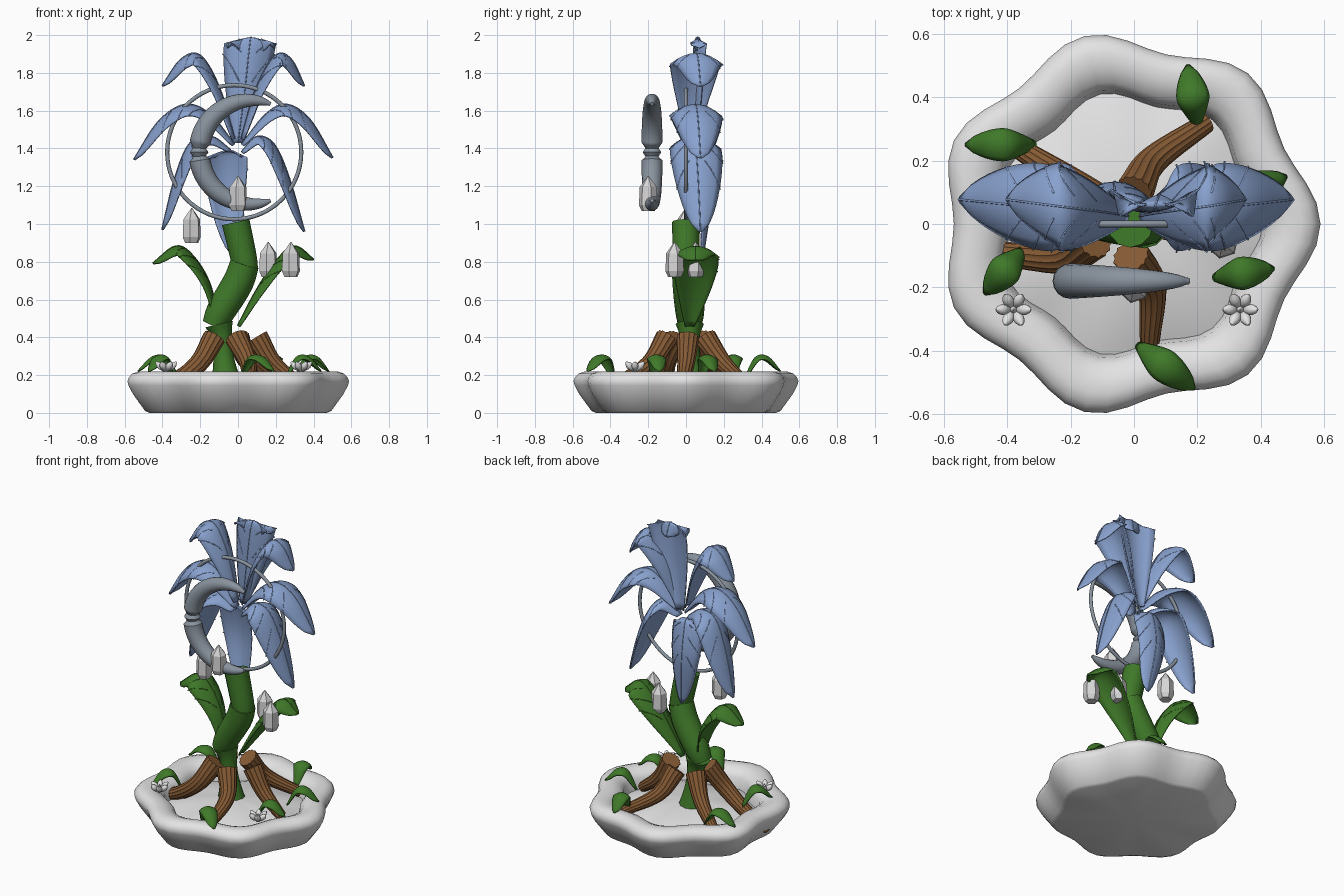
import bpy, math
from mathutils import Vector as V

old = bpy.data.objects.get("Cube")
if old:
    bpy.data.objects.remove(old)


def material(name, rgb):
    m = bpy.data.materials.new(name)
    m.use_nodes = True
    m.diffuse_color = (*rgb, 1)
    m.node_tree.nodes["Principled BSDF"].inputs["Base Color"].default_value = (*rgb, 1)
    return m


WHITE = material("white_ceramic", (0.77, 0.77, 0.77))
CRYSTAL = material("pale_crystal", (0.68, 0.67, 0.67))
BLUE = material("petal_blue", (0.25, 0.36, 0.62))
GREEN = material("leaf_green", (0.05, 0.19, 0.022))
BROWN = material("root_brown", (0.24, 0.105, 0.035))
METAL = material("grey_metal", (0.25, 0.29, 0.34))


def grid(name, rows, mat, closed=True, smooth=True, loop=False):
    """Skin a list of equal-length point rows."""
    n = len(rows[0])
    verts = [p for row in rows for p in row]
    faces = []
    for i in range(len(rows) if loop else len(rows) - 1):
        k = (i + 1) % len(rows)
        for j in range(n if closed else n - 1):
            l = (j + 1) % n
            faces.append((i * n + j, i * n + l, k * n + l, k * n + j))
    if closed and not loop:
        faces.append(tuple(reversed(range(n))))
        faces.append(tuple(range(len(verts) - n, len(verts))))
    me = bpy.data.meshes.new(name)
    me.from_pydata(verts, [], faces)
    me.materials.append(mat)
    ob = bpy.data.objects.new(name, me)
    bpy.context.collection.objects.link(ob)
    bpy.ops.object.select_all(action='DESELECT')
    ob.select_set(True)
    bpy.context.view_layer.objects.active = ob
    bpy.ops.object.mode_set(mode='EDIT')
    bpy.ops.mesh.select_all(action='SELECT')
    bpy.ops.mesh.normals_make_consistent(inside=False)
    bpy.ops.object.mode_set(mode='OBJECT')
    if smooth:
        bpy.ops.object.shade_smooth_by_angle(angle=math.radians(45))
    return ob


def spline(pts, n):
    """Sample a smooth curve through the points."""
    p = [V(q) for q in pts]
    p = [2 * p[0] - p[1]] + p + [2 * p[-1] - p[-2]]
    out = []
    for i in range(n + 1):
        f = i / n * (len(p) - 3)
        k = min(int(f), len(p) - 4)
        t = f - k
        a, b, c, d = p[k:k + 4]
        out.append(0.5 * (2 * b + (c - a) * t + (2 * a - 5 * b + 4 * c - d) * t ** 2
                          + (3 * b - a - 3 * c + d) * t ** 3))
    return out


def tangent(path, i):
    return (path[min(i + 1, len(path) - 1)] - path[max(i - 1, 0)]).normalized()


def sweep(name, path, radius, mat, sides=12, ref=V((0, 1, 0)), flute=0, loop=False):
    """Tube along a path; radius is a function of 0..1."""
    rows = []
    for i, p in enumerate(path):
        t = path[(i + 1) % len(path)] - path[i - 1] if loop else tangent(path, i)
        u = t.cross(ref).normalized()
        v = u.cross(t).normalized()
        r = radius(i / (len(path) - 1))
        ring = []
        for j in range(sides):
            a = math.tau * j / sides
            q = r * (1 + (flute if j % 2 else -flute))
            ring.append(p + q * (u * math.cos(a) + v * math.sin(a)))
        rows.append(ring)
    return grid(name, rows, mat, loop=loop)


def leaf(name, pts, mat, width, out, peak=0.6, base=0.2, veins=3, n=24):
    """Arched leaf with drooping edges, a midrib and side veins."""
    path = spline(pts, n)
    side = V((0, 0, 1)).cross(V(out)).normalized()

    def at(t, s, lift=0.0):
        i = min(int(t * n), n - 1)
        f = t * n - i
        nor = tangent(path, i).lerp(tangent(path, i + 1), f).cross(side).normalized()
        if t < peak:
            w = base + (1 - base) * math.sin(t / peak * math.pi / 2)
        else:
            w = max(1 - ((t - peak) / (1 - peak)) ** 2, 0.01) ** 0.6
        w *= width
        return path[i].lerp(path[i + 1], f) + side * (s * w / 2) + nor * (lift - 0.22 * w * s * s)

    rows = [[at(i / n, j / 4) for j in range(-4, 5)] for i in range(n + 1)]
    ob = grid(name, rows, mat, closed=False)
    mod = ob.modifiers.new("thickness", 'SOLIDIFY')
    mod.thickness = 0.008
    mod.offset = 0
    if veins:
        thin = lambda t: 0.003
        sweep(name + "_midrib", [at(i / n, 0, 0.004) for i in range(n + 1)], thin, mat, 8, side)
        for k in range(veins):
            t0 = 0.3 + 0.5 * k / veins
            for s in (-1, 1):
                vein = [at(min(t0 + 0.16 * q / 5, 1), s * (0.3 + 0.75 * q / 5), 0.003)
                        for q in range(6)]
                sweep(name + "_vein", vein, thin, mat, 8, V(out))


# Scalloped tray with a low mound inside: scale and height of each ring
profile = [(0.01, 0), (0.8, 0), (0.84, 0.01), (0.95, 0.1), (0.99, 0.145), (1, 0.168), (0.985, 0.19),
           (0.955, 0.208), (0.9, 0.219), (0.82, 0.213), (0.75, 0.195), (0.71, 0.165),
           (0.69, 0.1), (0.6, 0.118), (0.45, 0.14), (0.25, 0.16), (0.01, 0.168)]
rows = []
for s, z in profile:
    ring = []
    for j in range(56):
        a = math.tau * j / 56
        r = s * (0.578 + 0.03 * math.cos(7 * a))
        ring.append(V((r * math.cos(a) - 0.02 * s, r * math.sin(a), z)))
    rows.append(ring)
grid("tray", rows, WHITE)

# Stem in three jointed sections
sweep("stem_base", spline([(-0.06, 0.02, 0.14), (-0.075, 0.02, 0.28), (-0.085, 0.02, 0.4),
                           (-0.1, 0.02, 0.47)], 9),
      lambda t: 0.085 - 0.03 * math.sin(t * math.pi) - 0.01 * t, GREEN)
sweep("stem_middle", spline([(-0.13, 0.02, 0.46), (-0.09, 0.02, 0.54), (0.0, 0.01, 0.69),
                             (0.035, 0, 0.79)], 10),
      lambda t: 0.062 + 0.03 * math.sin(min(t * 2.2, 1.6)) - 0.015 * t, GREEN)
sweep("stem_top", spline([(0.04, 0, 0.75), (0.03, 0, 0.82), (-0.012, 0, 1.01)], 6),
      lambda t: 0.066 + 0.008 * t, GREEN)

# Large leaves on the stem
leaf("stem_leaf_right", [(-0.1, 0.02, 0.45), (-0.15, 0.04, 0.68), (-0.24, 0.05, 0.83),
                         (-0.33, 0.05, 0.88), (-0.45, 0.05, 0.79)], GREEN, 0.24, (-1, 0, 0))
leaf("stem_leaf_left", [(0, 0.02, 0.46), (0.1, 0.04, 0.65), (0.2, 0.05, 0.8),
                        (0.3, 0.05, 0.88), (0.4, 0.05, 0.81)], GREEN, 0.24, (1, 0, 0))

# Blossom petals: x and z along each midrib
side_petals = {
    "upper_right": [(-0.02, 1.45), (-0.1, 1.72), (-0.2, 1.89), (-0.3, 1.87), (-0.4, 1.73)],
    "middle_right": [(-0.02, 1.42), (-0.15, 1.58), (-0.28, 1.63), (-0.42, 1.54), (-0.55, 1.34)],
    "lower_right": [(-0.04, 1.39), (-0.14, 1.46), (-0.25, 1.43), (-0.33, 1.25), (-0.4, 0.97)],
    "upper_left": [(0.02, 1.45), (0.1, 1.72), (0.2, 1.89), (0.28, 1.87), (0.35, 1.73)],
    "middle_left": [(0.02, 1.42), (0.15, 1.58), (0.26, 1.63), (0.38, 1.55), (0.5, 1.35)],
    "lower_left": [(0.02, 1.38), (0.1, 1.46), (0.19, 1.42), (0.27, 1.24), (0.35, 0.96)],
}
for key, pts in side_petals.items():
    path = [(x, 0.025 + 0.013 * i, z) for i, (x, z) in enumerate(pts)]
    leaf("petal_" + key, path, BLUE, 0.27, (math.copysign(1, pts[-1][0]), 0, 0), 0.55)
leaf("petal_top", [(0, 0.05, 1.43), (0.035, 0.04, 1.7), (0.06, 0.045, 1.93), (0.07, 0.065, 1.985),
                   (0.08, 0.09, 1.9)], BLUE, 0.27, (0, 1, 0), 0.55)
leaf("petal_hanging", [(-0.05, 0.06, 1.39), (-0.06, 0.1, 1.36), (-0.06, 0.13, 1.15),
                       (-0.03, 0.09, 0.84)], BLUE, 0.22, (0, 1, 0), 0.4, 0.5)

# Hoop
sweep("hoop", [V((-0.02 + 0.355 * math.cos(a), 0, 1.38 + 0.355 * math.sin(a)))
               for a in [math.tau * i / 64 for i in range(64)]],
      lambda t: 0.011, METAL, 12, loop=True)


# Crescent with a pinched, ringed waist
def crescent_radius(t):
    d = abs(t - 0.5)
    if d < 0.04:
        return 0.042 + 0.007 * math.cos(d * math.tau / 0.04)
    return max(0.056 * math.sin(math.pi * t) ** 0.45, 0.01)


sweep("crescent", [V((0.07 + 0.275 * math.cos(a), -0.18, 1.38 + 0.275 * math.sin(a)))
                   for a in [math.radians(68 + 224 * i / 100) for i in range(101)]],
      crescent_radius, METAL, 16)

# Hanging crystals
for x, y, z in ((-0.245, 0, 0.9), (0, -0.2, 1.07), (0.16, 0.05, 0.72), (0.28, -0.06, 0.72)):
    rows = [[V((x + r * math.cos(a), y + r * math.sin(a), z + h))
             for a in [math.tau * (j + 0.3) / 6 for j in range(6)]]
            for r, h in ((0.036, 0), (0.05, 0.03), (0.046, 0.125), (0.002, 0.185))]
    grid("crystal", rows, CRYSTAL, smooth=False)

# Ridged roots: plan points from the stem outwards, one running under the rim
heights = (0.4, 0.26, 0.15, 0.085)
for plan in (((-0.125, -0.05), (-0.21, -0.105), (-0.36, -0.1), (-0.535, -0.08)),
             ((-0.12, 0.07), (-0.21, 0.14), (-0.38, 0.25)),
             ((0.0, 0.1), (0.06, 0.2), (0.23, 0.32)),
             ((0.1, 0.01), (0.19, 0.0), (0.33, -0.02)),
             ((-0.01, -0.1), (0.055, -0.195), (0.05, -0.37))):
    path = spline([(*p, z) for p, z in zip(plan, heights)], 12)
    out = path[-1] - path[0]
    sweep("root", path, lambda t: 0.058 - 0.028 * t, BROWN, 28, V((0, 0, 1)).cross(out), 0.06)

# Small leaves arching over the rim: base and tip in plan
for a, b in (((-0.31, 0.25), (-0.53, 0.25)), ((0.2, 0.31), (0.17, 0.5)),
             ((-0.35, -0.08), (-0.47, -0.22)), ((0.25, -0.17), (0.44, -0.14)),
             ((0.01, -0.38), (0.19, -0.52)), ((0.3, 0.08), (0.48, 0.15))):
    a, b = V((*a, 0.18)), V((*b, 0.22))
    up = V((0, 0, 0.1))
    leaf("rim_leaf", [a, a.lerp(b, 0.3) + up, a.lerp(b, 0.65) + up * 0.9, b],
         GREEN, 0.1, b - a, 0.5, veins=0, n=12)

# Small white flowers on the rim
for x in (-0.38, 0.335):
    c = V((x, -0.27, 0.215))
    for k in range(6):
        a = math.tau * k / 6
        d = V((math.cos(a), math.sin(a), 1))
        sweep("flower_petal", [c + d * (0.055 * i / 6) for i in range(7)],
              lambda t: 0.003 + 0.015 * math.sin(math.pi * t ** 1.4), WHITE, 10, V((0, 0, 1)))
    sweep("flower_centre", [c + V((0, 0, 0.05 * i / 4)) for i in range(5)],
          lambda t: 0.012 * (1 - t * t) + 0.002, WHITE, 10)
